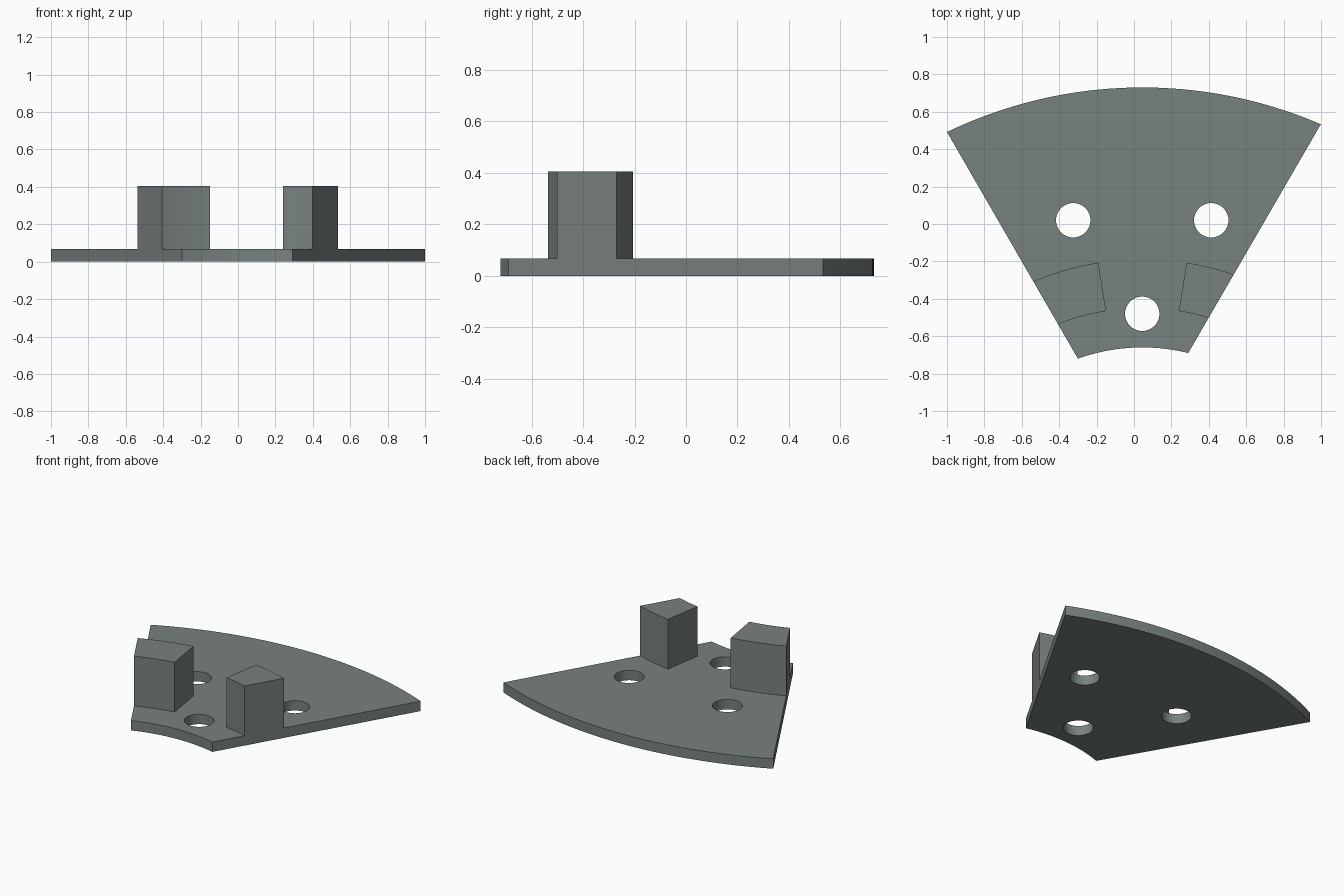
import bpy, bmesh, math

if "Cube" in bpy.data.objects:
    bpy.data.objects.remove(bpy.data.objects["Cube"])

CX, CY = 0.045, -1.68            # shared centre of all arcs
R_IN, R_OUT = 1.02, 2.41         # plate radii
B_IN, B_OUT = 1.23, 1.492        # block radii
T, TOP = 0.067, 0.405            # plate thickness, block top
LEFT = ((-0.30, -0.72), (-1.0, 0.492))   # straight plate edges
RIGHT = ((0.29, -0.69), (1.0, 0.535))

grey = bpy.data.materials.new("slate grey")
grey.diffuse_color = (0.19, 0.22, 0.22, 1)
grey.use_nodes = True
grey.node_tree.nodes["Principled BSDF"].inputs["Base Color"].default_value = grey.diffuse_color


def edge_angle(line, r):
    """Angle from the centre where a straight edge crosses radius r."""
    (x0, y0), (x1, y1) = line
    lo, hi = -0.5, 1.5
    for _ in range(50):
        t = (lo + hi) / 2
        d = math.hypot(x0 + (x1 - x0) * t - CX, y0 + (y1 - y0) * t - CY)
        lo, hi = (t, hi) if d < r else (lo, t)
    return math.atan2(y0 + (y1 - y0) * lo - CY, x0 + (x1 - x0) * lo - CX)


def arc(cx, cy, r, a0, a1, n):
    return [(cx + r * math.cos(a0 + (a1 - a0) * i / n),
             cy + r * math.sin(a0 + (a1 - a0) * i / n)) for i in range(n + 1)]


def prism(name, loops, z0, z1):
    """Fill the outline (later loops are holes) and extrude it upwards."""
    bm = bmesh.new()
    edges = []
    for pts in loops:
        vs = [bm.verts.new((x, y, z0)) for x, y in pts]
        edges += [bm.edges.new((vs[i - 1], vs[i])) for i in range(len(vs))]
    bmesh.ops.triangle_fill(bm, edges=edges, use_beauty=True, use_dissolve=False)
    ext = bmesh.ops.extrude_face_region(bm, geom=bm.faces[:], use_keep_orig=True)
    top = [g for g in ext["geom"] if isinstance(g, bmesh.types.BMVert)]
    bmesh.ops.translate(bm, verts=top, vec=(0, 0, z1 - z0))
    bmesh.ops.recalc_face_normals(bm, faces=bm.faces[:])
    me = bpy.data.meshes.new(name)
    bm.to_mesh(me)
    bm.free()
    me.materials.append(grey)
    ob = bpy.data.objects.new(name, me)
    bpy.context.collection.objects.link(ob)
    bpy.context.view_layer.objects.active = ob
    bpy.ops.object.select_all(action='DESELECT')
    ob.select_set(True)
    bpy.ops.object.shade_smooth_by_angle(angle=math.radians(30))
    return ob


def ring_sector(r0, r1, a0, a1, b0, b1, n):
    """Outline between two arcs: a0-a1 on the inner, b0-b1 on the outer."""
    return arc(CX, CY, r0, a0, a1, n) + arc(CX, CY, r1, b1, b0, n)


# Sector plate with three round holes
outline = ring_sector(R_IN, R_OUT,
                      edge_angle(LEFT, R_IN), edge_angle(RIGHT, R_IN),
                      edge_angle(LEFT, R_OUT), edge_angle(RIGHT, R_OUT), 48)
holes = [arc(x, y, 0.092, 0, 2 * math.pi, 48)[:-1]
         for x, y in ((-0.325, 0.02), (0.413, 0.02), (0.044, -0.48))]
prism("sector_plate", [outline] + holes, 0, T)

# Two upright blocks, flush with the straight edges
for name, line, side in (("left_block", LEFT, 1), ("right_block", RIGHT, -1)):
    inner = math.pi / 2 + side * math.radians(9.1)
    prism(name, [ring_sector(B_IN, B_OUT, edge_angle(line, B_IN), inner,
                             edge_angle(line, B_OUT), inner, 12)], T, TOP)
